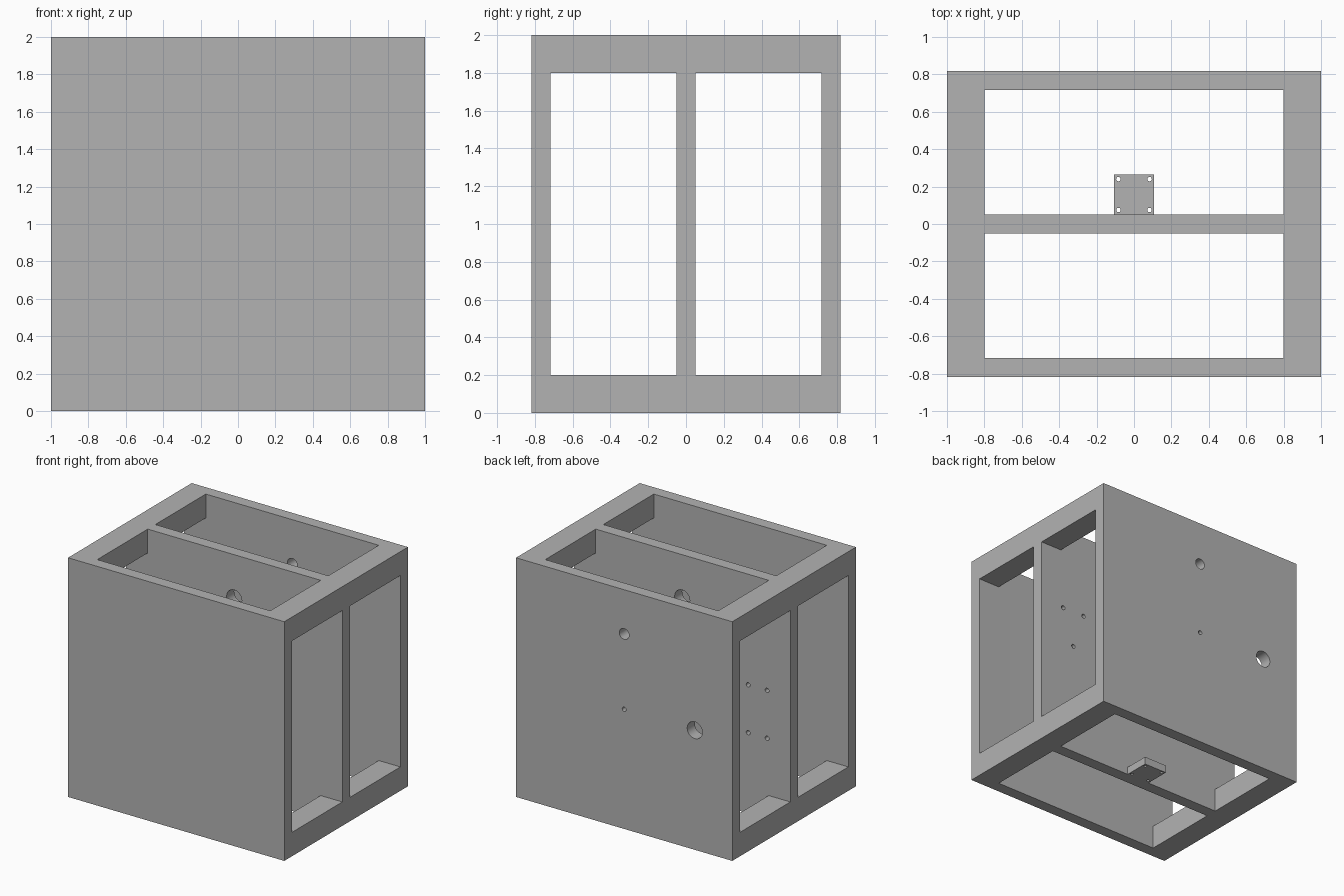
import bpy
import bmesh
from math import pi
from mathutils import Matrix, Vector

cube = bpy.data.objects.get("Cube")
if cube:
    bpy.data.objects.remove(cube, do_unlink=True)

grey = bpy.data.materials.new("plain grey")
grey.use_nodes = True
colour = (0.45, 0.45, 0.45, 1)
grey.diffuse_color = colour
grey.node_tree.nodes["Principled BSDF"].inputs["Base Color"].default_value = colour


def finish(name, bm):
    mesh = bpy.data.meshes.new(name)
    bm.to_mesh(mesh)
    bm.free()
    mesh.materials.append(grey)
    obj = bpy.data.objects.new(name, mesh)
    bpy.context.collection.objects.link(obj)
    return obj


def box(name, low, high):
    low, high = Vector(low), Vector(high)
    bm = bmesh.new()
    bmesh.ops.create_cube(bm, size=1, matrix=Matrix.Translation((low + high) / 2)
                          @ Matrix.Diagonal((*(high - low), 1)))
    return finish(name, bm)


def rod(name, centre, radius, length, along_y=True):
    bm = bmesh.new()
    turn = Matrix.Rotation(pi / 2 if along_y else 0, 4, 'X')
    bmesh.ops.create_cone(bm, cap_ends=True, segments=32, radius1=radius, radius2=radius,
                          depth=length, matrix=Matrix.Translation(centre) @ turn)
    return finish(name, bm)


def carve(target, cutters):
    for cutter in cutters:
        mod = target.modifiers.new("cut", 'BOOLEAN')
        mod.operation = 'DIFFERENCE'
        mod.solver = 'EXACT'
        mod.object = cutter
    bpy.context.view_layer.update()
    result = target.evaluated_get(bpy.context.evaluated_depsgraph_get())
    mesh = bpy.data.meshes.new_from_object(result)
    target.modifiers.clear()
    target.data = mesh
    for cutter in cutters:
        bpy.data.objects.remove(cutter, do_unlink=True)


DEPTH, INNER, MID = 0.817, 0.717, 0.05

# Frame: three upright plates tied by four corner bars, cut from one block
frame = box("frame", (-1, -DEPTH, 0), (1, DEPTH, 2))
cutters = []
for y0, y1 in ((-INNER, -MID), (MID, INNER)):
    cutters.append(box("vertical_opening", (-0.8, y0, -0.5), (0.8, y1, 2.5)))
    cutters.append(box("side_opening", (-1.5, y0, 0.2), (1.5, y1, 1.8)))

# Round holes through the back plate
for x, z, r in ((0, 1.63, 0.045), (0, 1, 0.018), (-0.653, 1, 0.07)):
    cutters.append(rod("back_hole", (x, 0.77, z), r, 0.3))

# Large hole through the middle plate, and blind screw holes in its rear face
cutters.append(rod("middle_hole", (0, 0, 1.635), 0.07, 0.3))
screws = [(x, z) for x in (-0.61, -0.785) for z in (0.675, 1.075)]
screws += [(0.565, 1.28), (0.775, 1.28), (0.67, 0.965)]
for x, z in screws:
    cutters.append(rod("screw_hole", (x, MID, z), 0.018, 0.1))
carve(frame, cutters)

# Small drilled shelf at the foot of the middle plate
shelf = box("mounting_shelf", (-0.107, MID, 0), (0.107, 0.265, 0.065))
carve(shelf, [rod("shelf_hole", (x, y, 0.03), 0.012, 0.3, False)
              for x in (-0.083, 0.083) for y in (0.075, 0.24)])

# Smooth the hole walls while keeping all edges crisp
for obj in (frame, shelf):
    bpy.ops.object.select_all(action='DESELECT')
    obj.select_set(True)
    bpy.context.view_layer.objects.active = obj
    bpy.ops.object.shade_smooth_by_angle()
